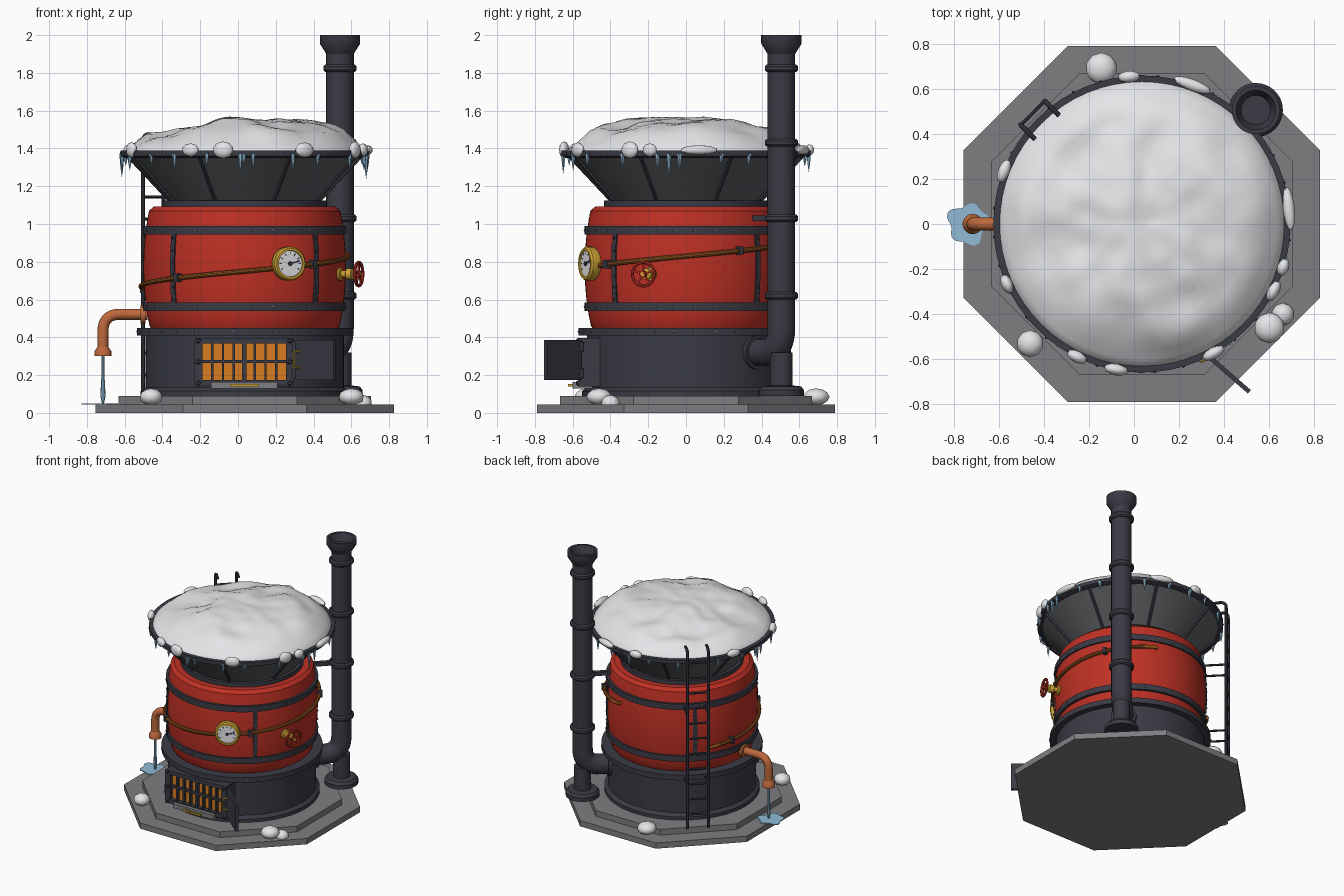
import bpy, bmesh, math, random
from mathutils import Vector, Matrix, noise

if "Cube" in bpy.data.objects:
    bpy.data.objects.remove(bpy.data.objects["Cube"])

random.seed(4)
CX = 0.035  # boiler axis
COLORS = {
    "red_paint": (0.52, 0.030, 0.018), "dark_iron": (0.043, 0.043, 0.060),
    "grey_steel": (0.105, 0.110, 0.115), "stone": (0.21, 0.21, 0.225),
    "snow": (0.80, 0.81, 0.83), "ice": (0.28, 0.50, 0.68),
    "copper": (0.52, 0.14, 0.045), "brass": (0.62, 0.37, 0.035),
    "fire": (0.70, 0.20, 0.015), "bronze": (0.29, 0.09, 0.014)}
MATS = {}
for n, c in COLORS.items():
    MATS[n] = bpy.data.materials.new(n)
    MATS[n].diffuse_color = (*c, 1)


def at(x, y, z, rot=0):
    return Matrix.Translation((x, y, z)) @ Matrix.Rotation(math.radians(rot), 4, 'Z')


def around(deg, r, z):
    """Point around the boiler axis."""
    a = math.radians(deg)
    return Vector((CX + r * math.cos(a), r * math.sin(a), z))


def facing(deg, r, z):
    """Frame on the boiler wall: local Z outward, local Y up."""
    a = math.radians(deg)
    q = Vector((math.cos(a), math.sin(a), 0)).to_track_quat('Z', 'Y')
    return Matrix.Translation(around(deg, r, z)) @ q.to_matrix().to_4x4()


def lathe(bm, prof, M=at(CX, 0, 0), segs=32, phase=0.0):
    rings = []
    for k in range(segs):
        a = 2 * math.pi * k / segs + phase
        rings.append([bm.verts.new(M @ Vector((r * math.cos(a), r * math.sin(a), z))) for r, z in prof])
    for k in range(segs):
        p, q = rings[k], rings[(k + 1) % segs]
        for i in range(len(prof) - 1):
            bm.faces.new((p[i], q[i], q[i + 1], p[i + 1]))


def disc(bm, r, z0, z1, M=at(CX, 0, 0), segs=32, phase=0.0):
    lathe(bm, [(0, z0), (r, z0), (r, z1), (0, z1)], M, segs, phase)


def box(bm, size, M):
    bmesh.ops.create_cube(bm, size=1, matrix=M @ Matrix.Diagonal((*size, 1)))


def blob(bm, scale, M, sub=2):
    bmesh.ops.create_icosphere(bm, subdivisions=sub, radius=1, matrix=M @ Matrix.Diagonal((*scale, 1)))


def finish(bm, name, mat):
    bmesh.ops.remove_doubles(bm, verts=bm.verts, dist=1e-5)
    bmesh.ops.recalc_face_normals(bm, faces=bm.faces)
    me = bpy.data.meshes.new(name)
    bm.to_mesh(me)
    bm.free()
    me.materials.append(MATS[mat])
    me.polygons.foreach_set("use_smooth", [True] * len(me.polygons))
    me.set_sharp_from_angle(angle=math.radians(35))
    bpy.context.collection.objects.link(bpy.data.objects.new(name, me))


def make(name, mat, *steps):
    bm = bmesh.new()
    for f in steps:
        f(bm)
    finish(bm, name, mat)


def tubes(name, mat, paths, r, res=4):
    cu = bpy.data.curves.new(name, 'CURVE')
    cu.dimensions, cu.bevel_depth, cu.bevel_resolution, cu.use_fill_caps = '3D', r, res, True
    for path in paths:
        s = cu.splines.new('POLY')
        s.points.add(len(path) - 1)
        for p, v in zip(s.points, path):
            p.co = (*v, 1)
    tmp = bpy.data.objects.new(name, cu)
    bpy.context.collection.objects.link(tmp)
    bm = bmesh.new()
    me = bpy.data.meshes.new_from_object(tmp.evaluated_get(bpy.context.evaluated_depsgraph_get()))
    bm.from_mesh(me)
    bpy.data.objects.remove(tmp)
    bpy.data.curves.remove(cu)
    bpy.data.meshes.remove(me)
    finish(bm, name, mat)


def bend(a, c, b, r, n=8):
    """Path a-c-b with the corner rounded."""
    a, b, c = Vector(a), Vector(b), Vector(c)
    p, q = c + (a - c).normalized() * r, c + (b - c).normalized() * r
    ts = [i / n for i in range(n + 1)]
    return [a] + [p * (1 - t) ** 2 + c * 2 * t * (1 - t) + q * t * t for t in ts] + [b]


# stepped octagonal plinth
oct_k, ph = 1 / math.cos(math.pi / 8), math.pi / 8
make("lower_plinth", "stone", lambda b: disc(b, 0.79 * oct_k, 0, 0.045, segs=8, phase=ph))
make("upper_plinth", "stone", lambda b: disc(b, 0.668 * oct_k, 0.045, 0.09, segs=8, phase=ph))

# firebox drum, barrel, hoops, hopper
make("firebox", "dark_iron", lambda b: lathe(b, [(0, 0.09), (0.55, 0.09), (0.55, 0.115), (0.525, 0.135),
     (0.525, 0.41), (0.57, 0.41), (0.57, 0.45), (0, 0.45)], segs=64))
barrel = [(0, 0.44), (0.49, 0.44), (0.503, 0.46)]
barrel += [(0.537 - 0.033 * ((z - 0.77) / 0.31) ** 2, z) for z in (0.52, 0.6, 0.68, 0.77, 0.86, 0.94, 1.02, 1.07)]
make("barrel", "red_paint", lambda b: lathe(b, barrel + [(0.48, 1.093), (0, 1.093)], segs=64))
hoops = [(0.538, 0.54, 0.585), (0.538, 0.945, 0.99)]
make("hoops", "dark_iron", *[lambda b, h=h: disc(b, *h, segs=64) for h in hoops],
     lambda b: disc(b, 0.435, 1.09, 1.125, segs=64))
make("hopper", "grey_steel", lambda b: lathe(b, [(0, 1.12), (0.405, 1.12), (0.635, 1.365), (0, 1.365)], segs=64))
make("hopper_rim", "dark_iron", lambda b: lathe(b, [(0, 1.35), (0.635, 1.35), (0.658, 1.36), (0.658, 1.388),
     (0.61, 1.388), (0, 1.37)], segs=64))
tubes("hopper_ribs", "dark_iron", [[around(22.5 + 45 * k, 0.41, 1.125), around(22.5 + 45 * k, 0.625, 1.352)]
      for k in range(8)], 0.011, 1)
bm = bmesh.new()
for k in range(4):  # upright straps follow the bulge
    for i in range(6):
        z = 0.60 + i * 0.065
        box(bm, (0.03, 0.07, 0.014), facing(45 + 90 * k, 0.537 - 0.033 * ((z - 0.77) / 0.31) ** 2, z))
        blob(bm, (0.009, 0.009, 0.007), facing(45 + 90 * k, 0.542, z), 1)
finish(bm, "barrel_straps", "dark_iron")
bm = bmesh.new()
for r, z in ((0.57, 0.43), (0.538, 0.562), (0.538, 0.967), (0.658, 1.374)):
    for k in range(32):
        blob(bm, (0.008, 0.008, 0.006), facing(k * 11.25 + 5, r, z), 1)
finish(bm, "rivets", "grey_steel")

# snow heap in the hopper
bm = bmesh.new()
heap = [(0.635, 1.375), (0.628, 1.395), (0.60, 1.42), (0.56, 1.45)]
heap += [(0.52 - 0.04 * i, 1.475 + 0.095 * math.sin(i / 13 * math.pi / 2)) for i in range(14)]
lathe(bm, [(0, 1.37)] + heap + [(0, 1.572)], segs=64)
for v in bm.verts:
    d = math.hypot(v.co.x - CX, v.co.y)
    if 0.001 < d and v.co.z > 1.39 or v.co.z > 1.5:
        f = min(1, max(0, (0.64 - d) / 0.2))
        v.co.z += f * (0.045 * noise.noise(v.co * 4.3) + 0.02 * noise.noise(v.co * 9) + 0.05 * (v.co.x - CX))
finish(bm, "snow_heap", "snow")

# snow clumps on the rim and on the plinth
bm = bmesh.new()
for deg, w, h in ((95, .05, .03), (159, .055, .03), (204, .045, .042), (244, .048, .035), (260, .055, .045),
                  (299, .055, .04), (333, .05, .045), (343, .04, .035), (6, .10, .025), (70, .09, .025)):
    blob(bm, (w, h, 0.026), facing(deg, 0.655, 1.392))
finish(bm, "rim_snow", "snow")
make("ground_snow", "snow", *[lambda b, s=s: blob(b, (s[2], s[2], 0.045), at(s[0], s[1], s[3]))
     for s in ((-0.145, 0.69, 0.07, 0.085), (-0.46, -0.53, 0.06, 0.085), (0.60, -0.46, 0.068, 0.085),
               (0.66, -0.40, 0.05, 0.05))])

# icicles
bm = bmesh.new()
long_ones = [(180, .12), (184, .08), (352, .13), (357, .09), (268, .10), (274, .07), (90, .09)]
for deg, ln in long_ones + [(k * 18 + random.uniform(-6, 6), random.uniform(.05, .09)) for k in range(20)]:
    M = Matrix.Translation(around(deg, 0.65, 1.365))
    lathe(bm, [(0, 0.01), (0.013, 0.005), (0.008, -ln * 0.5), (0, -ln)], M, 6)
finish(bm, "icicles", "ice")

# chimney with elbow, collars and flared top
PX, PY = 0.54, 0.505
pipe = at(PX, PY, 0)
tubes("chimney_pipe", "dark_iron", [bend((PX, PY, 1.93), (PX, PY, 0.32), around(45, 0.48, 0.32), 0.13)], 0.073, 6)
make("chimney_fittings", "dark_iron",
     lambda b: lathe(b, [(0, 1.90), (0.073, 1.90), (0.082, 1.915), (0.107, 1.955), (0.107, 2.0), (0.088, 2.0),
                         (0.065, 1.94), (0, 1.94)], pipe),
     *[lambda b, z=z: lathe(b, [(0, z - .02), (.078, z - .02), (.088, z - .01), (.088, z + .01), (.078, z + .02),
                                (0, z + .02)], pipe) for z in (0.62, 1.03, 1.43, 1.825)],
     lambda b: lathe(b, [(0, 0.09), (0.12, 0.09), (0.12, 0.12), (0.105, 0.14), (0.06, 0.145), (0.06, 0.32),
                         (0, 0.32)], pipe),
     lambda b: disc(b, 0.09, 0, 0.025, facing(45, 0.515, 0.32)),
     lambda b: box(b, (0.03, 0.03, 0.2), facing(45, 0.60, 1.03)))

# fire window with grate and frame
make("fire_glow", "fire", lambda b: box(b, (0.47, 0.15, 0.22), at(0.033, -0.465, 0.27)))
FX, FZ = 0.033, 0.272
make("fire_frame", "dark_iron",
     *[lambda b, s=s: box(b, (0.04, 0.17, 0.25), at(FX + s * 0.242, -0.487, FZ - 0.007)) for s in (-1, 1)],
     *[lambda b, z=z: box(b, (0.52, 0.17, 0.03), at(FX, -0.487, z)) for z in (0.158, 0.382)],
     *[lambda b, i=i: box(b, (0.022 if i == 4 else 0.013, 0.03, 0.22), at(FX - 0.225 + i * 0.05625, -0.55, FZ))
       for i in range(1, 8)],
     lambda b: box(b, (0.46, 0.03, 0.016), at(FX, -0.548, FZ)),
     *[lambda b, s=s, z=z: blob(b, (0.015, 0.012, 0.015), at(FX + s * 0.242, -0.572, z), 1)
       for s in (-1, 1) for z in (0.158, 0.27, 0.382)])
make("ash_tray", "stone", lambda b: box(b, (0.35, 0.17, 0.035), at(FX, -0.515, 0.147)))
make("tray_handle", "brass", lambda b: box(b, (0.15, 0.012, 0.012), at(FX, -0.62, 0.147)),
     *[lambda b, s=s: box(b, (0.012, 0.03, 0.012), at(FX + s * 0.07, -0.607, 0.147)) for s in (-1, 1)])

# open door swung out on its right-hand hinge
door = at(0.30, -0.56, 0.28, -41)
make("fire_door", "dark_iron", lambda b: box(b, (0.28, 0.02, 0.21), door @ at(0.14, 0, 0)),
     *[lambda b, z=z: disc(b, 0.018, z - 0.025, z + 0.025, door, 12) for z in (-0.07, 0.07)])
tubes("door_handle", "brass", [[door @ Vector(p) for p in
      ((0.04, 0, -0.04), (0.03, -0.04, -0.04), (0.03, -0.04, 0.045), (0.04, 0, 0.045))]], 0.008, 2)

# pressure gauge
G = facing(294.5, 0.53, 0.79)
make("gauge_case", "brass", lambda b: lathe(b, [(0, 0), (0.08, 0), (0.09, 0.015), (0.09, 0.05), (0.082, 0.06),
     (0.07, 0.06), (0.068, 0.048), (0, 0.048)], G))
make("gauge_dial", "snow", lambda b: disc(b, 0.069, 0.045, 0.052, G))
make("gauge_marks", "dark_iron", lambda b: disc(b, 0.012, 0.05, 0.06, G, 12),
     lambda b: box(b, (0.06, 0.008, 0.004), G @ at(0, 0, 0.055, 15) @ at(0.025, 0, 0)),
     *[lambda b, k=k: box(b, (0.014, 0.005, 0.002), G @ at(0, 0, 0.0525, k * 30 - 30) @ at(0.055, 0, 0))
       for k in range(9)])

# valve wheel on a brass stem
V = facing(339.5, 0.52, 0.735)
make("valve_stem", "brass", lambda b: lathe(b, [(0, 0), (0.035, 0), (0.035, 0.025), (0.018, 0.03), (0.018, 0.055),
     (0.03, 0.06), (0.03, 0.09), (0.011, 0.095), (0.011, 0.14), (0, 0.14)], V, 16))
rim = [(0.062 + 0.009 * math.cos(k * math.pi / 4), 0.125 + 0.009 * math.sin(k * math.pi / 4)) for k in range(9)]
make("valve_wheel", "red_paint", lambda b: lathe(b, rim, V), lambda b: disc(b, 0.018, 0.115, 0.137, V, 12),
     *[lambda b, k=k: box(b, (0.06, 0.01, 0.008), V @ at(0, 0, 0.125, 18 + 72 * k) @ at(0.032, 0, 0))
       for k in range(5)])

# bronze pipe winding up round the barrel, with clamps
coil_z = lambda d: 0.67 + (d - 180) / 180 * 0.16
coil = [around(d, 0.549, coil_z(d)) for d in range(145, 431, 5)]
tubes("winding_pipe", "bronze", [[around(145, 0.50, coil_z(145))] + coil + [around(430, 0.50, coil_z(430))]], 0.013, 3)
make("pipe_clamps", "dark_iron", *[lambda b, d=d: box(b, (0.025, 0.045, 0.045), facing(d, 0.548, coil_z(d)))
     for d in (165, 230, 311, 391)])

# copper spout, running water and puddle
tubes("spout_pipe", "copper", [bend((-0.48, 0, 0.522), (-0.715, 0, 0.522), (-0.715, 0, 0.32), 0.09)], 0.029)
make("spout_fittings", "copper", lambda b: lathe(b, [(0, 0.30), (0.045, 0.30), (0.045, 0.325), (0.029, 0.35),
     (0, 0.35)], at(-0.715, 0, 0), 20), lambda b: disc(b, 0.05, 0, 0.025, facing(180, 0.525, 0.522), 20))
make("water_stream", "ice", lambda b: lathe(b, [(0, 0.31), (0.008, 0.31), (0.008, 0.2), (0.014, 0.09), (0.006, 0.05),
     (0, 0.05)], at(-0.715, 0, 0), 8))
bm = bmesh.new()
disc(bm, 0.088, 0.045, 0.051, at(-0.735, 0, 0), 40)
for v in bm.verts:
    a = math.atan2(v.co.y, v.co.x + 0.735)
    k = 1 + 0.12 * math.sin(5 * a + 1) + 0.06 * math.sin(3 * a)
    v.co.x, v.co.y = -0.735 + (v.co.x + 0.735) * k, v.co.y * k
finish(bm, "puddle", "ice")

# ladder with hooked rails
L = facing(134.5, 0.69, 0)
W = 0.075
rails = [[L @ p for p in bend((s * W, 0.09, 0), (s * W, 1.48, 0), (s * W, 1.47, -0.09), 0.05)] for s in (-1, 1)]
tubes("ladder_rails", "dark_iron", rails, 0.011, 2)
rungs = [[L @ Vector((s * W, 0.2 + 0.118 * i, 0)) for s in (-1, 1)] for i in range(11)]
stays = [[L @ Vector((s * W, z, 0)), L @ Vector((s * W, z, -0.17))] for s in (-1, 1) for z in (0.43, 0.967)]
tubes("ladder_rungs", "dark_iron", rungs + stays, 0.008, 2)

for m in bpy.data.materials:
    if m.users and not m.is_grease_pencil:
        m.use_nodes = True
        m.node_tree.nodes["Principled BSDF"].inputs["Base Color"].default_value = m.diffuse_color
